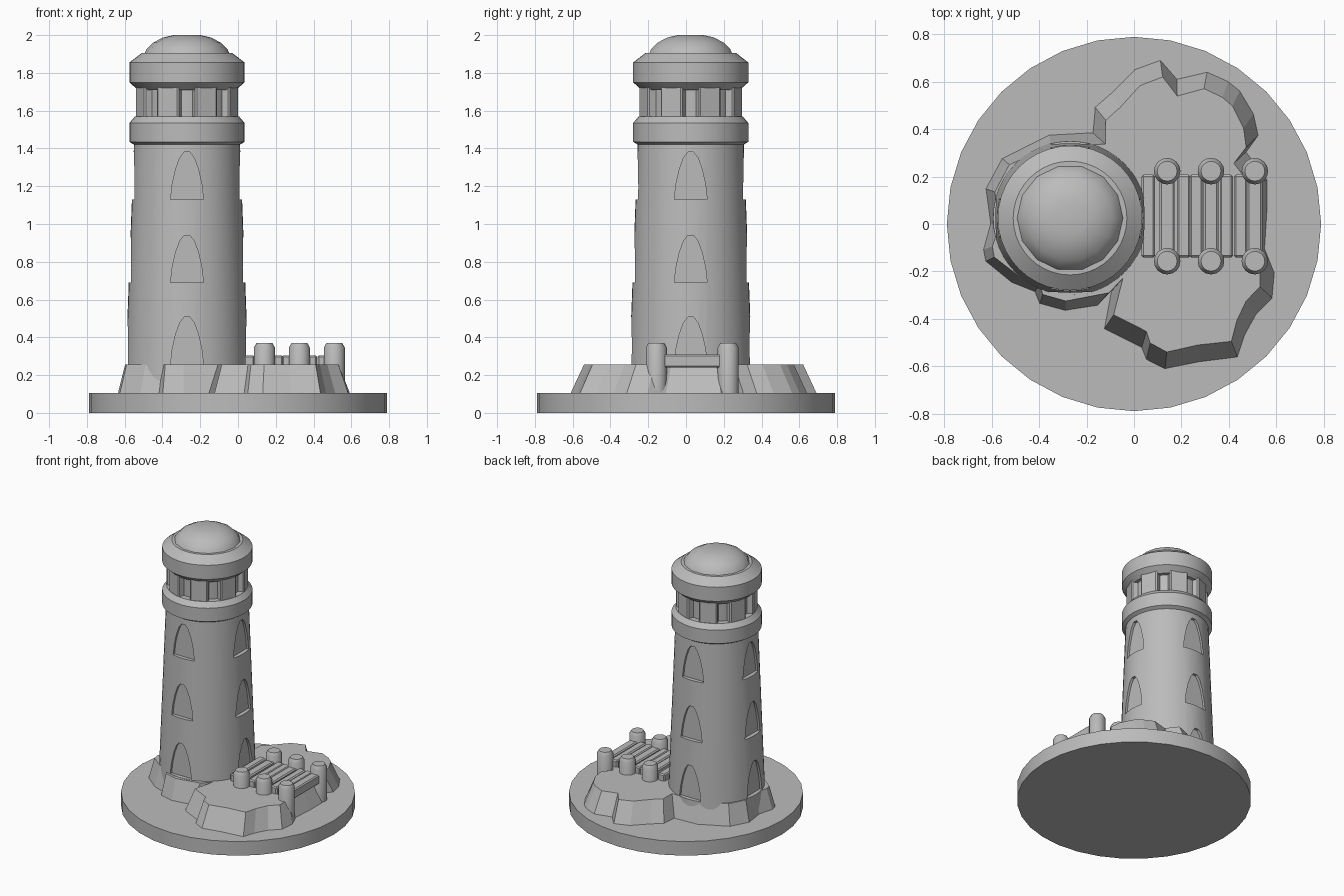
import bpy
import bmesh
from math import sin, cos, pi, hypot
from mathutils import Matrix, Vector

cube = bpy.data.objects.get("Cube")
if cube:
    bpy.data.objects.remove(cube, do_unlink=True)

stone = bpy.data.materials.new("grey stone")
stone.use_nodes = True
GREY = (0.5, 0.5, 0.5, 1)
stone.diffuse_color = GREY
stone.node_tree.nodes["Principled BSDF"].inputs["Base Color"].default_value = GREY

TOWER = Vector((-0.27, 0.025))
GROUND = 0.105
PLATEAU = 0.255


def finish(name, bm, smooth=False):
    """Turn a bmesh into a named stone object."""
    bmesh.ops.recalc_face_normals(bm, faces=bm.faces)
    mesh = bpy.data.meshes.new(name)
    bm.to_mesh(mesh)
    bm.free()
    obj = bpy.data.objects.new(name, mesh)
    bpy.context.collection.objects.link(obj)
    mesh.materials.append(stone)
    if smooth:
        bpy.ops.object.select_all(action='DESELECT')
        obj.select_set(True)
        bpy.context.view_layer.objects.active = obj
        bpy.ops.object.shade_smooth_by_angle(angle=pi / 6)
    return obj


def loft(bm, rings):
    """Skin a stack of equal rings and close both ends."""
    loops = [[bm.verts.new(p) for p in ring] for ring in rings]
    n = len(loops[0])
    for low, high in zip(loops, loops[1:]):
        for i in range(n):
            j = (i + 1) % n
            bm.faces.new((low[i], low[j], high[j], high[i]))
    bm.faces.new(loops[0][::-1])
    bm.faces.new(loops[-1])


def turned(name, profile, centre, sides, smooth=True):
    """Lathe a profile of (radius, height) pairs."""
    bm = bmesh.new()
    loft(bm, [[(centre[0] + r * cos(2 * pi * i / sides),
                centre[1] + r * sin(2 * pi * i / sides), z)
               for i in range(sides)] for r, z in profile])
    return finish(name, bm, smooth)


def box(name, centre, size, bevel=0.0):
    bm = bmesh.new()
    bmesh.ops.create_cube(bm, size=1, matrix=Matrix.Translation(centre)
                          @ Matrix.Diagonal((*size, 1)))
    if bevel:
        bmesh.ops.bevel(bm, geom=bm.edges[:], offset=bevel, segments=1, affect='EDGES')
    return finish(name, bm)


# Round base plate
turned("base_plate", [(0.79, 0), (0.79, GROUND)], (0, 0), 32)

# Rocky island: jagged foot outline, drawn in towards the top
foot = [(.57, .05), (.57, .19), (.48, .31), (.53, .38), (.51, .47), (.45, .57),
        (.4, .61), (.31, .65), (.18, .62), (.11, .7), (0, .66), (-.1, .56),
        (-.17, .5), (-.18, .39), (-.36, .38), (-.48, .32), (-.56, .28),
        (-.63, .15), (-.61, 0), (-.64, -.11), (-.63, -.16), (-.52, -.25),
        (-.42, -.29), (-.4, -.34), (-.29, -.37), (-.16, -.35), (-.1, -.29),
        (-.19, -.35), (-.13, -.45), (.03, -.53), (.05, -.58), (.13, -.62),
        (.28, -.59), (.44, -.57), (.47, -.48), (.52, -.39), (.59, -.32),
        (.6, -.21), (.56, -.11)]
foot.remove((-.19, -.35))
top = []
for x, y in foot:
    by_tower = x < -0.2
    cx, cy = TOWER if by_tower else (0.2, 0.05)
    k = 1 - (0.045 if by_tower else 0.08) / hypot(x - cx, y - cy)
    top.append((cx + (x - cx) * k, cy + (y - cy) * k, PLATEAU))
bm = bmesh.new()
loft(bm, [[(x, y, GROUND - 0.02) for x, y in foot], top])
finish("rock_island", bm)

# Tower shaft
shaft = turned("tower_shaft", [(0.33, 0.08), (0.325, 0.25), (0.28, 1.44)], TOWER, 48, False)

# Arched window recesses, three storeys on four sides
arch = [(-.087, 0), (.087, 0), (.078, .08), (.06, .16), (.038, .22), (.015, .25)]
arch += [(-x, z) for x, z in reversed(arch[2:])]
bm = bmesh.new()
for sill in (0.257, 0.69, 1.13):
    depth = 0.325 - 0.038 * (sill - 0.25) - 0.03
    for turn in range(4):
        spin = Matrix.Translation(TOWER.to_3d()) @ Matrix.Rotation(turn * pi / 2, 4, 'Z')
        loft(bm, [[spin @ Vector((x, -d, sill + z)) for x, z in arch]
                  for d in (depth, 0.5)])
cutter = finish("window_cutter", bm)
cutter.hide_render = True
cut = shaft.modifiers.new("windows", 'BOOLEAN')
cut.operation = 'DIFFERENCE'
cut.solver = 'EXACT'
cut.object = cutter
bpy.context.view_layer.update()
carved = bpy.data.meshes.new_from_object(
    shaft.evaluated_get(bpy.context.evaluated_depsgraph_get()))
shaft.modifiers.clear()
shaft.data = carved
bpy.data.objects.remove(cutter, do_unlink=True)
bpy.ops.object.select_all(action='DESELECT')
shaft.select_set(True)
bpy.context.view_layer.objects.active = shaft
bpy.ops.object.shade_smooth_by_angle(angle=pi / 9)

# Gallery ring, lantern core, roof and dome
turned("gallery", [(0.28, 1.42), (0.305, 1.435), (0.305, 1.535), (0.275, 1.57)], TOWER, 40)
turned("lantern_core", [(0.235, 1.55), (0.235, 1.76)], TOWER, 32)
turned("roof", [(0.26, 1.71), (0.305, 1.75), (0.305, 1.855), (0.24, 1.905)], TOWER, 40)
turned("dome", [(0.23, 1.89), (0.215, 1.925), (0.18, 1.96), (0.125, 1.988), (0.07, 2)],
       TOWER, 14)

# Lantern piers around the core
for i in range(8):
    pier = box("lantern_pier", (0, -0.23, 1.65), (0.125, 0.08, 0.18), 0.008)
    pier.matrix_world = (Matrix.Translation(TOWER.to_3d())
                         @ Matrix.Rotation((i + 0.5) * pi / 4, 4, 'Z'))

# Jetty: posts in pairs, a cross beam per pair, planks between
JETTY_Y = 0.033
for x in (0.14, 0.325, 0.51):
    for side in (-1, 1):
        turned("jetty_post", [(0.056, 0.09), (0.056, 0.345), (0.042, 0.37)],
               (x, JETTY_Y + side * 0.19), 16)
    box("jetty_beam", (x, JETTY_Y, 0.275), (0.064, 0.34, 0.07), 0.008)
for x in (0.06, 0.21, 0.262, 0.39, 0.45):
    box("jetty_plank", (x, JETTY_Y, 0.27), (0.056, 0.35, 0.07), 0.008)
